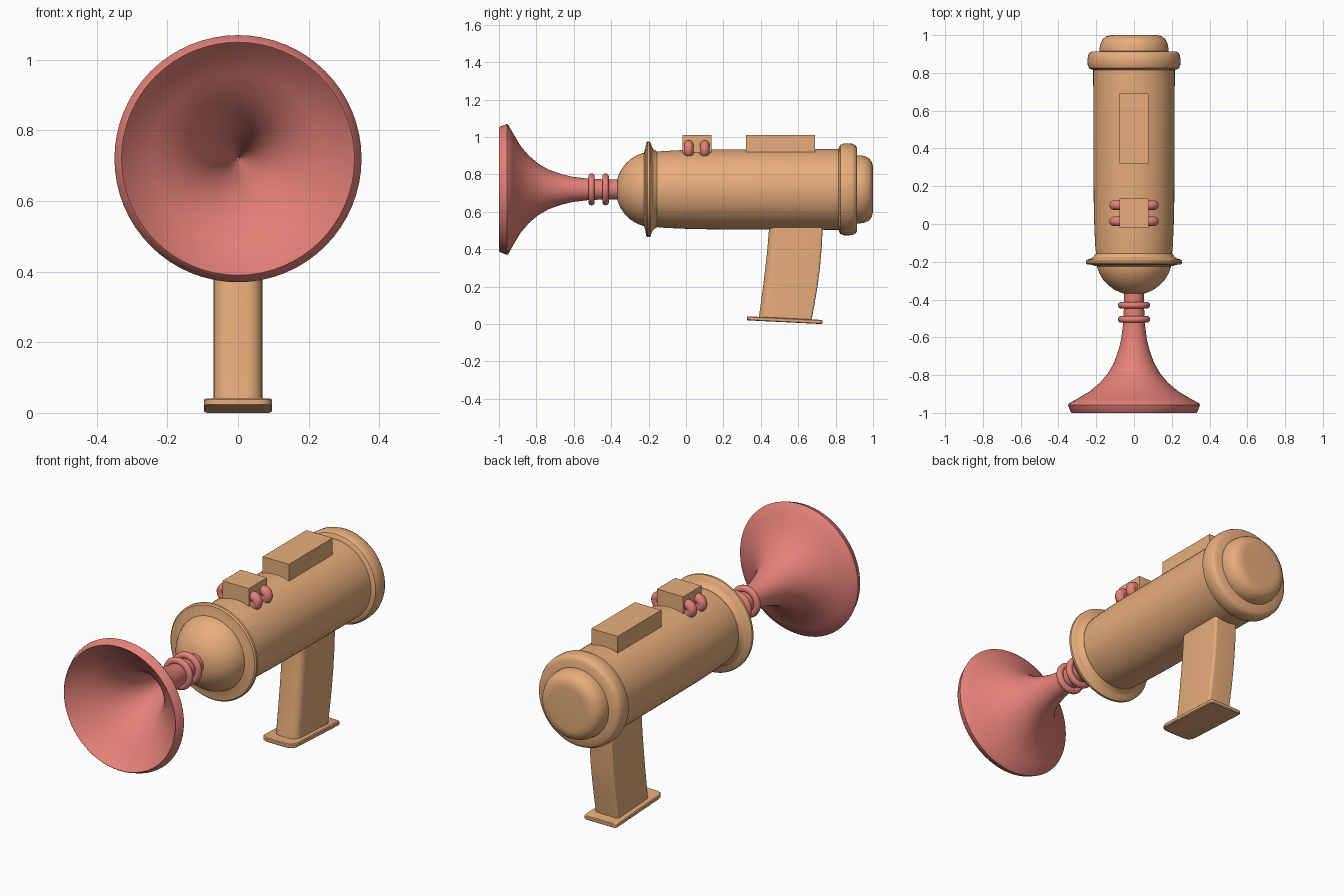
import bpy, bmesh, math

if "Cube" in bpy.data.objects:
    bpy.data.objects.remove(bpy.data.objects["Cube"])

AXIS_Z = 0.72


def material(name, color):
    m = bpy.data.materials.new(name)
    m.diffuse_color = color
    m.use_nodes = True
    m.node_tree.nodes["Principled BSDF"].inputs["Base Color"].default_value = m.diffuse_color
    return m


ORANGE = material("orange", (0.80, 0.42, 0.20, 1))
RED = material("red", (0.78, 0.22, 0.19, 1))


def finish(name, bm, mat, angle=35):
    bmesh.ops.recalc_face_normals(bm, faces=bm.faces)
    me = bpy.data.meshes.new(name)
    bm.to_mesh(me)
    bm.free()
    ob = bpy.data.objects.new(name, me)
    bpy.context.collection.objects.link(ob)
    me.materials.append(mat)
    bpy.ops.object.select_all(action='DESELECT')
    ob.select_set(True)
    bpy.context.view_layer.objects.active = ob
    bpy.ops.object.shade_smooth_by_angle(angle=math.radians(angle))
    return ob


def skin(bm, rings):
    for a, b in zip(rings, rings[1:]):
        n = len(a)
        for i in range(n):
            j = (i + 1) % n
            bm.faces.new((a[i], a[j], b[j], b[i]))
    bm.faces.new(rings[0])
    bm.faces.new(rings[-1])


def lathe(name, profile, mat, n=64):
    """Turn (radius, y) points around the barrel axis."""
    bm = bmesh.new()
    rings = [[bm.verts.new((r * math.sin(2 * math.pi * i / n), y,
                            AXIS_Z + r * math.cos(2 * math.pi * i / n)))
              for i in range(n)] for r, y in profile]
    skin(bm, rings)
    return finish(name, bm, mat)


def rounded_rect(hx, y0, y1, rf, rb, steps=6):
    """Outline in xy with front corner radius rf and back corner radius rb."""
    pts = []
    for cx, cy, r, start in ((hx - rb, y1 - rb, rb, 0), (-hx + rb, y1 - rb, rb, 90),
                             (-hx + rf, y0 + rf, rf, 180), (hx - rf, y0 + rf, rf, 270)):
        for k in range(steps + 1):
            a = math.radians(start + 90 * k / steps)
            pts.append((cx + r * math.cos(a), cy + r * math.sin(a)))
    return pts


def loft(name, sections, mat):
    bm = bmesh.new()
    skin(bm, [[bm.verts.new(p) for p in s] for s in sections])
    return finish(name, bm, mat)


def torus(name, loc, major, minor, mat):
    bpy.ops.mesh.primitive_torus_add(location=loc, rotation=(math.pi / 2, 0, 0),
                                     major_radius=major, minor_radius=minor,
                                     major_segments=40, minor_segments=14)
    ob = bpy.context.object
    ob.name = name
    ob.data.materials.append(mat)
    bpy.ops.object.shade_smooth()


def box(name, x, y0, y1, z0, z1):
    bpy.ops.mesh.primitive_cube_add(size=1, location=(0, (y0 + y1) / 2, (z0 + z1) / 2))
    ob = bpy.context.object
    ob.name = name
    ob.scale = (2 * x, y1 - y0, z1 - z0)
    ob.data.materials.append(ORANGE)


# Flared horn: outer wall from neck to lip, then back down the inside
lathe("horn", [
    (0.053, -0.355), (0.054, -0.45), (0.058, -0.53), (0.068, -0.61), (0.083, -0.67),
    (0.106, -0.735), (0.138, -0.79), (0.18, -0.84), (0.233, -0.885), (0.30, -0.925),
    (0.345, -0.95), (0.35, -0.957), (0.347, -0.965), (0.335, -0.995), (0.330, -1.0),
    (0.325, -0.995), (0.30, -0.96), (0.24, -0.915), (0.18, -0.865), (0.13, -0.81),
    (0.09, -0.74), (0.06, -0.66), (0.04, -0.56), (0.02, -0.45), (0.004, -0.372)], RED)
for i, y in enumerate((-0.505, -0.43)):
    torus(f"neck_ring_{i + 1}", (0, y, AXIS_Z), 0.068, 0.0175, RED)

# Barrel with domed nose
lathe("nose_dome", [(0.004, -0.37), (0.06, -0.367), (0.10, -0.35), (0.135, -0.325),
                    (0.163, -0.295), (0.183, -0.262), (0.195, -0.23), (0.198, -0.18)], ORANGE)
lathe("front_flange", [(0.19, -0.225), (0.205, -0.222), (0.225, -0.216), (0.248, -0.214),
                       (0.255, -0.207), (0.255, -0.195), (0.248, -0.188), (0.228, -0.183),
                       (0.213, -0.172), (0.203, -0.155)], ORANGE)
lathe("barrel", [(0.198, -0.19), (0.205, -0.12), (0.21, -0.02), (0.213, 0.1),
                 (0.215, 0.4), (0.216, 0.85)], ORANGE)
lathe("rear_band", [(0.20, 0.815), (0.225, 0.817), (0.238, 0.825), (0.245, 0.842),
                    (0.246, 0.865), (0.244, 0.89), (0.237, 0.905), (0.225, 0.913),
                    (0.17, 0.915)], ORANGE)
lathe("rear_cap", [(0.182, 0.90), (0.182, 0.93), (0.178, 0.955), (0.165, 0.98),
                   (0.148, 0.993), (0.125, 0.999), (0.11, 1.0)], ORANGE)

# Blocks on top and the side knobs
box("front_sight_block", 0.078, -0.02, 0.135, 0.86, 1.01)
box("rear_sight_block", 0.078, 0.32, 0.69, 0.88, 1.01)
for side in (-1, 1):
    for i, y in enumerate((0.014, 0.1)):
        torus(f"side_knob_{side}_{i + 1}", (side * 0.082, y, 0.934), 0.0235, 0.0255, RED)

# Curved grip: (z, front y, back y)
grip = [(0.58, 0.447, 0.734), (0.5, 0.443, 0.73), (0.40, 0.435, 0.725), (0.30, 0.424, 0.716),
        (0.20, 0.412, 0.703), (0.11, 0.40, 0.688), (0.025, 0.388, 0.672)]
loft("grip", [[(x, y, z) for x, y in rounded_rect(0.069, f, b, 0.045, 0.012)]
              for z, f, b in grip], ORANGE)


# Tilted foot plate with softened edges
def plate(inset, lift):
    pts = rounded_rect(0.097 - inset, 0.325 + inset, 0.73 - inset, 0.04, 0.015)
    return [(x, y, lift + 0.02 * (0.73 - y) / 0.405) for x, y in pts]


loft("grip_foot_plate", [plate(0.004, 0), plate(0, 0.004), plate(0, 0.018),
                         plate(0.004, 0.022)], ORANGE)
